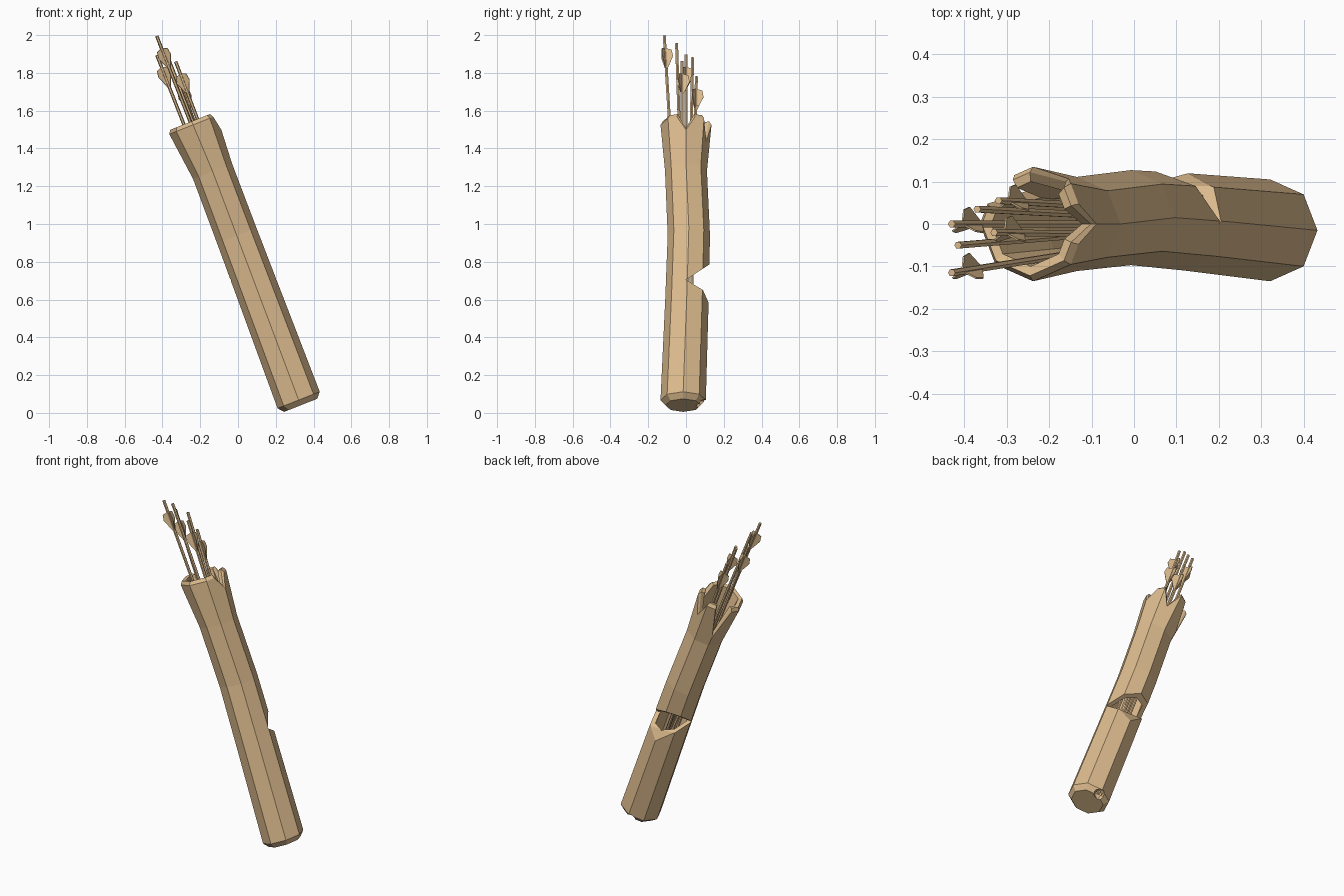
import bpy, bmesh, math
from mathutils import Vector

cube = bpy.data.objects.get("Cube")
if cube:
    bpy.data.objects.remove(cube)

tan = bpy.data.materials.new("tan_leather")
tan.use_nodes = True
COLOUR = (0.72, 0.50, 0.27, 1)
tan.diffuse_color = COLOUR
tan.node_tree.nodes["Principled BSDF"].inputs["Base Color"].default_value = COLOUR

AXIS = Vector((-0.368, 0, 0.93))
SIDE = Vector((0.93, 0, 0.368))
BACK = Vector((0, 1, 0))
N = 16


def make(name, bm):
    bmesh.ops.recalc_face_normals(bm, faces=bm.faces)
    mesh = bpy.data.meshes.new(name)
    bm.to_mesh(mesh)
    bm.free()
    mesh.materials.append(tan)
    ob = bpy.data.objects.new(name, mesh)
    bpy.context.collection.objects.link(ob)
    return ob


def ring(centre, radius):
    """Octagon with a vertex halfway along each side."""
    pts = []
    for i in range(N):
        a = math.tau * i / N
        r = radius * (math.cos(math.pi / 8) if i % 2 else 1)
        pts.append(Vector(centre) + SIDE * r * math.cos(a) + BACK * r * math.sin(a))
    return pts


# Quiver body: outer wall up, over the rim, inner wall down
body = [((0.321, -0.015, 0.068), 0.12), ((0.121, 0.005, 0.6), 0.115),
        ((-0.007, 0.015, 0.94), 0.112), ((-0.135, 0.0, 1.28), 0.111)]
TOP = Vector((-0.238, 0.0, 1.525))
WALL = 0.028
TEARS = {0: 0.3, 3: 0.42, 6: 0.75}      # torn notches in the rim, by vertex


def rim(centre, radius, below):
    return [p.lerp(q, TEARS.get(i, 0)) for i, (p, q) in enumerate(zip(ring(centre, radius), below))]


outer = [ring(c, r) for c, r in body]
inner = [ring(c, r - WALL) for c, r in body]
rings = [ring(Vector(body[0][0]) - AXIS * 0.03, 0.094)] + outer
rings += [rim(TOP, 0.135, outer[-1]), rim(TOP + AXIS * 0.02, 0.122, outer[-1]),
          rim(TOP + AXIS * 0.015, 0.1, inner[-1])]
rings += inner[::-1]

bm = bmesh.new()
loops = [[bm.verts.new(p) for p in pts] for pts in rings]
for a, b in zip(loops, loops[1:]):
    for i in range(N):
        j = (i + 1) % N
        bm.faces.new((a[i], a[j], b[j], b[i]))
bm.faces.new(loops[0])
bm.faces.new(loops[-1])
quiver = make("quiver_body", bm)


def cut(cutter):
    cutter.hide_render = True
    cutter.hide_set(True)
    cutter.display_type = 'WIRE'
    mod = quiver.modifiers.new(cutter.name, 'BOOLEAN')
    mod.object = cutter
    mod.operation = 'DIFFERENCE'
    mod.solver = 'EXACT'


# Wedge tear across the back
bm = bmesh.new()
profile = [(0.0, 0.705), (0.09, 0.65), (0.13, 0.56), (0.3, 0.5), (0.3, 0.9), (0.13, 0.79)]
ends = [[bm.verts.new((x, y, z)) for y, z in profile] for x in (-0.3, 0.5)]
for i in range(len(profile)):
    j = (i + 1) % len(profile)
    bm.faces.new((ends[0][i], ends[0][j], ends[1][j], ends[1][i]))
for e in ends:
    bm.faces.new(e)
cut(make("back_tear_cutter", bm))

# Small bite out of the bottom edge
bm = bmesh.new()
bmesh.ops.create_icosphere(bm, subdivisions=1, radius=0.038)
bmesh.ops.translate(bm, verts=bm.verts, vec=(0.325, 0.085, 0.045))
cut(make("bottom_bite_cutter", bm))


# Arrows
def arrow(name, tip, foot, vanes):
    tip, foot = Vector(tip), Vector(foot)
    d = (tip - foot).normalized()
    u = d.cross(BACK).normalized()
    v = d.cross(u)

    def point(along, angle, r):
        return tip - d * along + (u * math.cos(angle) + v * math.sin(angle)) * r

    bm = bmesh.new()
    length = (tip - foot).length
    ends = [[bm.verts.new(point(s, math.tau * k / 6, 0.009)) for k in range(6)] for s in (0, length)]
    for k in range(6):
        j = (k + 1) % 6
        bm.faces.new((ends[0][k], ends[0][j], ends[1][j], ends[1][k]))
    for e in ends:
        bm.faces.new(e)
    make(name, bm)
    if not vanes:
        return
    # Three thin vanes around the shaft
    bm = bmesh.new()
    for k in range(3):
        a = math.tau * k / 3 + math.pi / 6
        off = (u * -math.sin(a) + v * math.cos(a)) * 0.002
        shape = [(0.07, 0.005), (0.08, 0.034), (0.115, 0.04), (0.19, 0.005)]
        sides = [[bm.verts.new(point(s, a, r) + off * f) for s, r in shape] for f in (-1, 1)]
        for i in range(4):
            j = (i + 1) % 4
            bm.faces.new((sides[0][i], sides[0][j], sides[1][j], sides[1][i]))
        for s in sides:
            bm.faces.new(s)
    make(name + "_fletching", bm)


arrows = [((-0.43, -0.115, 1.995), (0.30, 0.0, 0.12), True),
          ((-0.415, -0.05, 1.955), (0.31, 0.01, 0.13), False),
          ((-0.43, 0.0, 1.895), (0.27, 0.0, 0.1), True),
          ((-0.37, 0.035, 1.88), (0.31, 0.0, 0.12), False),
          ((-0.33, -0.02, 1.86), (0.33, -0.03, 0.12), True),
          ((-0.32, 0.055, 1.78), (0.30, 0.02, 0.1), True)]
for n, (tip, foot, vanes) in enumerate(arrows, 1):
    arrow(f"arrow_{n}", tip, foot, vanes)
